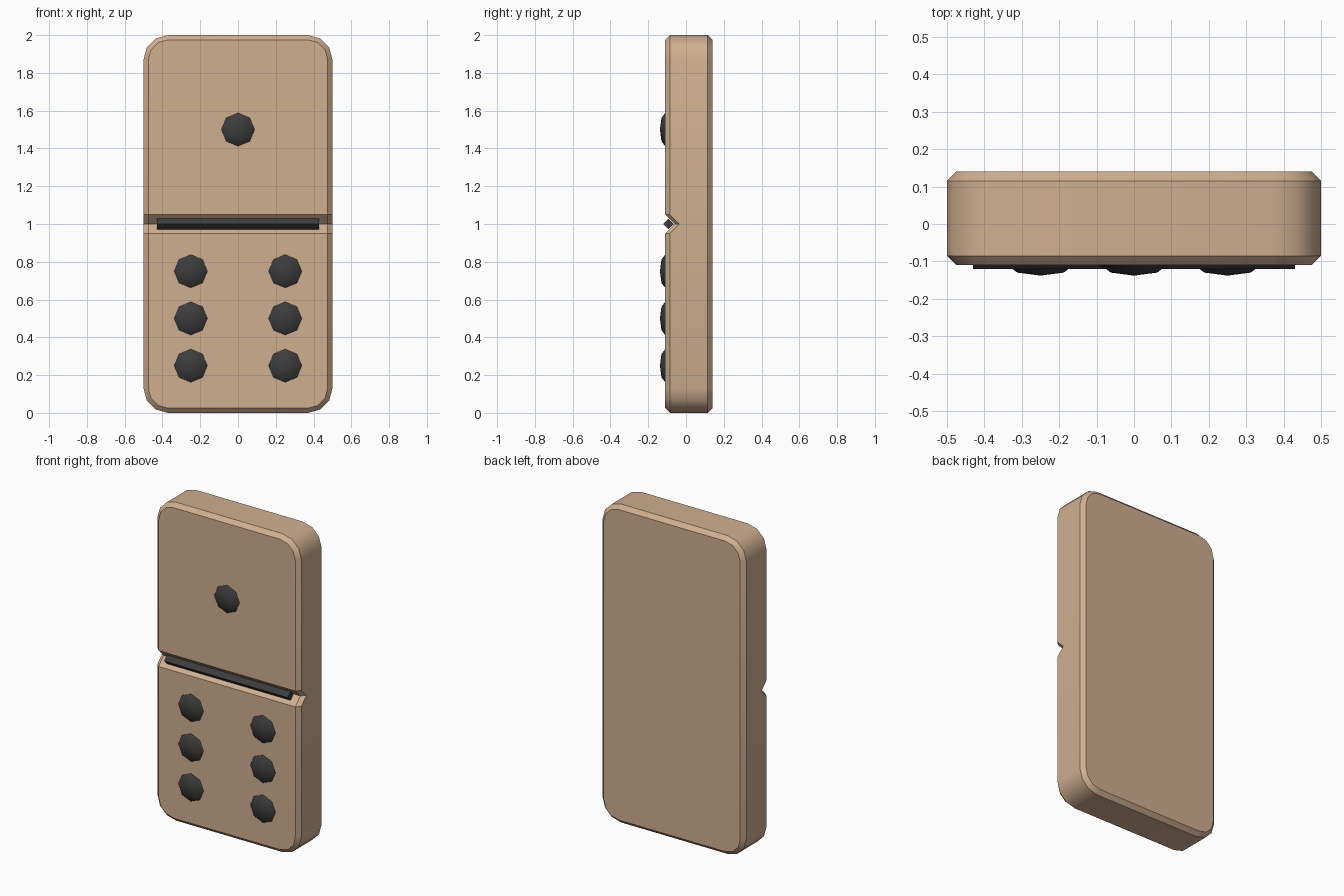
import bpy, bmesh, math
from mathutils import Matrix

if "Cube" in bpy.data.objects:
    bpy.data.objects.remove(bpy.data.objects["Cube"])


def material(name, rgb):
    m = bpy.data.materials.new(name)
    m.diffuse_color = (*rgb, 1)
    m.use_nodes = True
    m.node_tree.nodes["Principled BSDF"].inputs["Base Color"].default_value = m.diffuse_color
    return m


TAN = material("warm tan", (0.63, 0.43, 0.285))
DARK = material("charcoal", (0.045, 0.045, 0.045))


def finish(bm, name, mat, smooth_angle=None):
    bmesh.ops.recalc_face_normals(bm, faces=bm.faces)
    me = bpy.data.meshes.new(name)
    bm.to_mesh(me)
    bm.free()
    me.materials.append(mat)
    ob = bpy.data.objects.new(name, me)
    bpy.context.collection.objects.link(ob)
    if smooth_angle:
        bpy.ops.object.select_all(action='DESELECT')
        ob.select_set(True)
        bpy.context.view_layer.objects.active = ob
        bpy.ops.object.shade_smooth_by_angle(angle=math.radians(smooth_angle))
    return ob


BEVEL, RADIUS, GROOVE = 0.025, 0.13, 0.05


def outline(inset):
    """Rounded rectangle with three groove points on each long side."""
    pts = []
    w = 0.5 - inset
    corners = [(1, -1, -90), (1, 1, 0), (-1, 1, 90), (-1, -1, 180)]
    for k, (sx, sz, start) in enumerate(corners):
        for i in range(4):
            a = math.radians(start + 30 * i)
            r = RADIUS - inset
            pts.append((sx * (0.5 - RADIUS) + r * math.cos(a),
                        1 + sz * (1 - RADIUS) + r * math.sin(a)))
        if k == 0:
            pts += [(w, 1 - GROOVE), (w, 1), (w, 1 + GROOVE)]
        if k == 2:
            pts += [(-w, 1 + GROOVE), (-w, 1), (-w, 1 - GROOVE)]
    return pts


# tile body: four outline rings from front to back, front ones dented at mid-height
bm = bmesh.new()
rings = []
for y, inset, dent in [(-0.11, BEVEL, GROOVE), (-0.085, 0, GROOVE),
                       (0.115, 0, 0), (0.14, BEVEL, 0)]:
    rings.append([bm.verts.new((x, y + (dent if abs(z - 1) < 1e-4 else 0), z))
                  for x, z in outline(inset)])
n = len(rings[0])
for a, b in zip(rings, rings[1:]):
    for i in range(n):
        j = (i + 1) % n
        bm.faces.new((a[i], a[j], b[j], b[i]))
f = rings[0]
bm.faces.new(f[17:] + f[:5])               # lower front
bm.faces.new((f[4], f[5], f[16], f[17]))   # groove lower slope
bm.faces.new((f[5], f[6], f[15], f[16]))   # groove upper slope
bm.faces.new(f[6:16])                      # upper front
bm.faces.new(rings[-1])                    # back
finish(bm, "tile_body", TAN, 35)

# divider bar: four-sided rod lying in the groove
bm = bmesh.new()
bmesh.ops.create_cone(bm, cap_ends=True, segments=4, radius1=0.028, radius2=0.028,
                      depth=0.86,
                      matrix=Matrix.Translation((0, -0.092, 1)) @ Matrix.Rotation(math.pi / 2, 4, 'Y'))
finish(bm, "divider_bar", DARK)

# pips: flattened eight-sided domes
spots = [(0, 1.5)] + [(x, z) for x in (-0.25, 0.25) for z in (0.25, 0.5, 0.75)]
for k, (x, z) in enumerate(spots):
    bm = bmesh.new()
    bmesh.ops.create_uvsphere(bm, u_segments=8, v_segments=4, radius=1,
                              matrix=Matrix.Translation((x, -0.11, z))
                              @ Matrix.Diagonal((0.088, 0.028, 0.088, 1))
                              @ Matrix.Rotation(math.pi / 2, 4, 'X'))
    finish(bm, f"pip_{k + 1}", DARK, 60)
